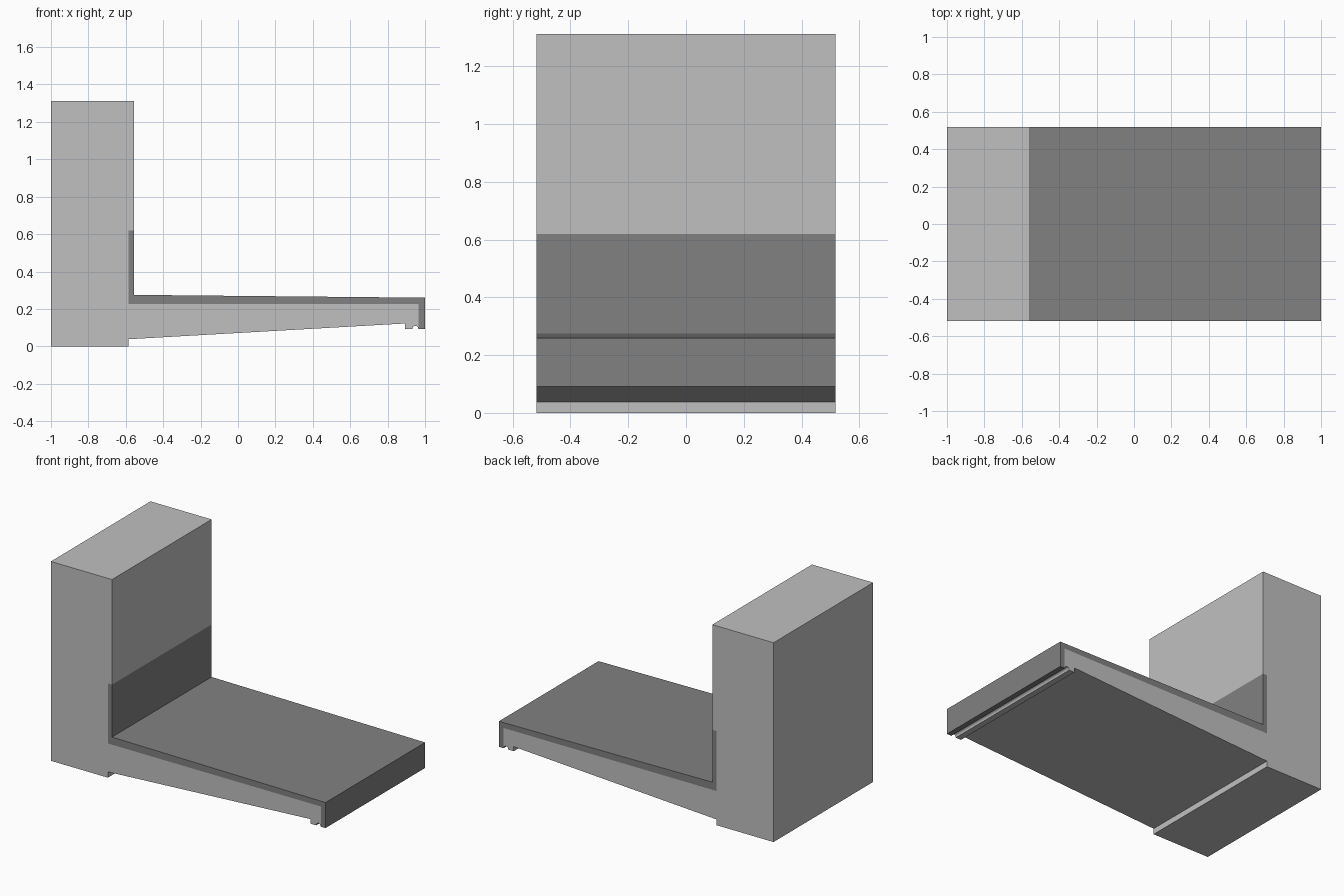
import bpy, bmesh, math

if "Cube" in bpy.data.objects:
    bpy.data.objects.remove(bpy.data.objects["Cube"])

HALF_WIDTH = 0.518


def material(name, value):
    m = bpy.data.materials.new(name)
    m.diffuse_color = (value, value, value, 1)
    m.use_nodes = True
    m.node_tree.nodes["Principled BSDF"].inputs["Base Color"].default_value = m.diffuse_color
    return m


def extrude_profile(name, profile, mat):
    """Extrude an (x, z) outline along y, centred on y = 0."""
    bm = bmesh.new()
    face = bm.faces.new([bm.verts.new((x, -HALF_WIDTH, z)) for x, z in profile])
    ext = bmesh.ops.extrude_face_region(bm, geom=[face])
    verts = [g for g in ext["geom"] if isinstance(g, bmesh.types.BMVert)]
    bmesh.ops.translate(bm, verts=verts, vec=(0, 2 * HALF_WIDTH, 0))
    bmesh.ops.recalc_face_normals(bm, faces=bm.faces)
    mesh = bpy.data.meshes.new(name)
    bm.to_mesh(mesh)
    bm.free()
    mesh.materials.append(mat)
    obj = bpy.data.objects.new(name, mesh)
    bpy.context.collection.objects.link(obj)
    return obj


concrete = material("light grey concrete", 0.53)
coating = material("dark grey coating", 0.22)

# Rounded drip groove under the slab's outer edge
groove = [(0.948 + 0.016 * math.cos(a), 0.094 + 0.016 * math.sin(a))
          for a in (math.pi * i / 8 for i in range(9))]

# Wall and tapering balcony slab, recessed where the coating sits
extrude_profile("wall_and_slab", [
    (-1, 0), (-0.585, 0), (-0.585, 0.038), (0.892, 0.122), (0.892, 0.092),
    (0.932, 0.092), *reversed(groove), (0.966, 0.092), (0.966, 0.225),
    (-0.585, 0.225), (-0.585, 0.62), (-0.555, 0.62), (-0.555, 1.312), (-1, 1.312),
], concrete)

# Waterproof coating: wall upstand, sloped deck and front lip
extrude_profile("waterproof_coating", [
    (-0.585, 0.225), (0.966, 0.225), (0.966, 0.092), (1, 0.092), (1, 0.26),
    (-0.555, 0.275), (-0.555, 0.62), (-0.585, 0.62),
], coating)
